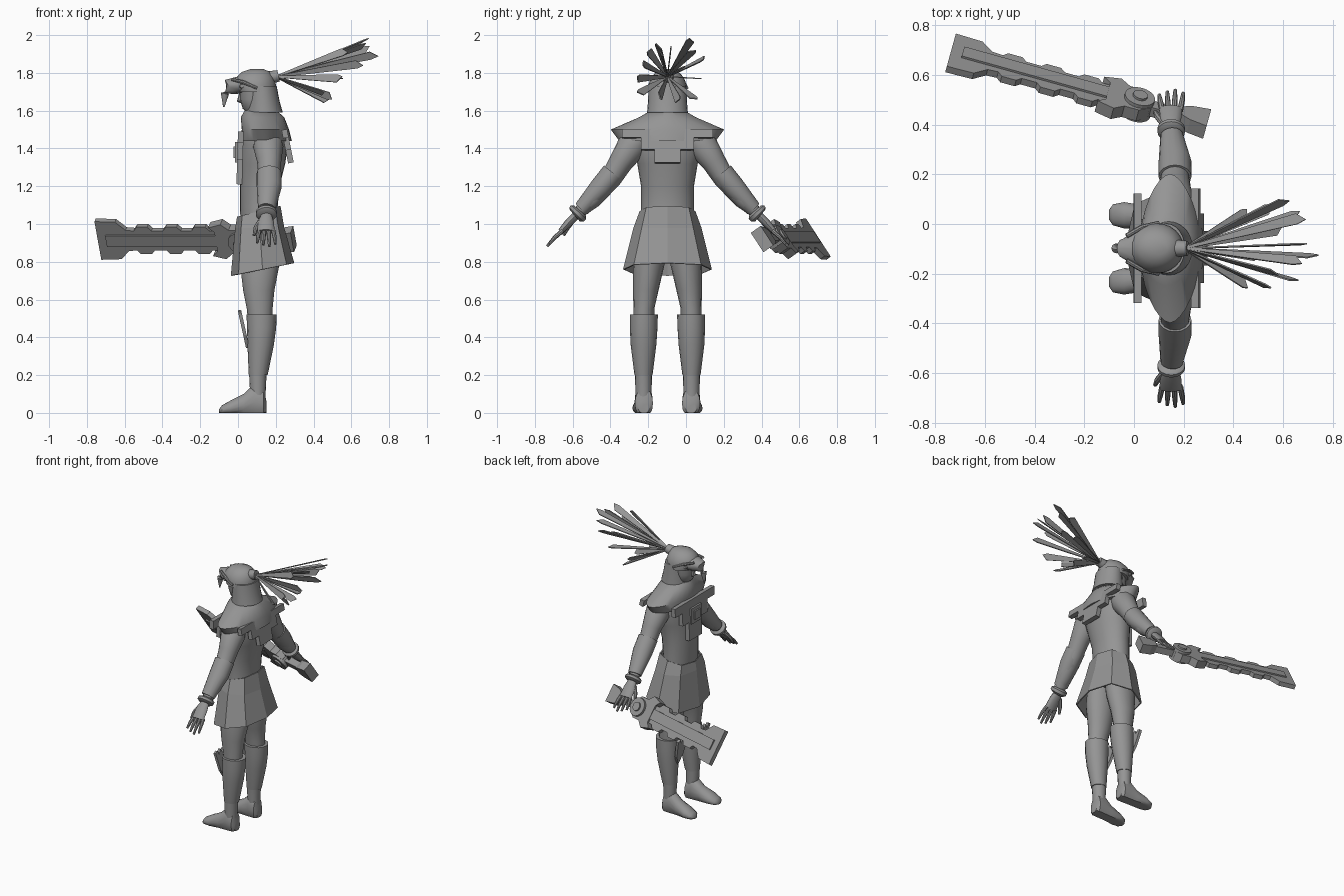
import bpy, bmesh, math, random
from mathutils import Vector, Matrix

if "Cube" in bpy.data.objects:
    bpy.data.objects.remove(bpy.data.objects["Cube"])

MID = -.098          # y of the figure's plane of symmetry
X, Y, Z = Vector((1, 0, 0)), Vector((0, 1, 0)), Vector((0, 0, 1))
random.seed(3)

grey = bpy.data.materials.new("plain_grey")
grey.use_nodes = True
COLOUR = (.3, .3, .3, 1)
grey.diffuse_color = COLOUR
grey.node_tree.nodes["Principled BSDF"].inputs["Base Color"].default_value = COLOUR
made = []


def finish(name, bm, smooth=True):
    """Turn a bmesh into a named, coloured object."""
    bmesh.ops.recalc_face_normals(bm, faces=bm.faces)
    mesh = bpy.data.meshes.new(name)
    bm.to_mesh(mesh)
    bm.free()
    mesh.materials.append(grey)
    obj = bpy.data.objects.new(name, mesh)
    bpy.context.collection.objects.link(obj)
    if smooth:
        made.append(obj)
    return obj


def loft(name, stations, sides=16, ref=X, axis=None, side=1, power=1,
         floor=False, caps=True, smooth=True):
    """Skin ellipses; station = x, sideways offset, z, radius along ref, other radius."""
    bm = bmesh.new()
    centres = [Vector(s[:3]) for s in stations]
    rings = []
    for i, s in enumerate(stations):
        t = axis or (centres[min(i + 1, len(centres) - 1)] - centres[max(i - 1, 0)]).normalized()
        u = (ref - t * ref.dot(t)).normalized()
        v = t.cross(u)
        ring = []
        for k in range(sides):
            a = math.tau * k / sides
            c, d = math.cos(a), math.sin(a)
            p = centres[i] + u * s[3] * math.copysign(abs(c) ** power, c) \
                + v * s[4] * math.copysign(abs(d) ** power, d)
            ring.append(bm.verts.new((p.x, MID + side * p.y, max(p.z, 0) if floor else p.z)))
        rings.append(ring)
    for a, b in zip(rings, rings[1:]):
        for k in range(sides):
            n = (k + 1) % sides
            bm.faces.new((a[k], a[n], b[n], b[k]))
    if caps:
        bm.faces.new(rings[0])
        bm.faces.new(rings[-1])
    return finish(name, bm, smooth)


def plate(name, outline, matrix, depth):
    """Extrude a flat outline evenly to both sides of its plane."""
    bm = bmesh.new()
    face = bm.faces.new([bm.verts.new((a, b, -depth / 2)) for a, b in outline])
    new = bmesh.ops.extrude_face_region(bm, geom=[face])["geom"]
    bmesh.ops.translate(bm, verts=[g for g in new if isinstance(g, bmesh.types.BMVert)],
                        vec=(0, 0, depth))
    bm.transform(matrix)
    return finish(name, bm, False)


def frame(origin, u, v):
    """Matrix whose local x and y run along u and v."""
    u = Vector(u).normalized()
    v = Vector(v)
    v = (v - u * v.dot(u)).normalized()
    return Matrix.Translation(origin) @ Matrix((u, v, u.cross(v))).transposed().to_4x4()


def both(half):
    """Complete an outline symmetric about its first axis."""
    return half + [(a, -b) for a, b in reversed(half) if b]


# Torso, neck and skirt
loft("torso", [(.12, 0, .88, .1, .14), (.11, 0, 1.09, .1, .14), (.115, 0, 1.2, .105, .14),
               (.13, 0, 1.32, .12, .16), (.14, 0, 1.42, .125, .19), (.14, 0, 1.5, .12, .17),
               (.13, 0, 1.56, .08, .09)], 24, axis=Z)
loft("neck", [(.13, 0, 1.5, .06, .06), (.12, 0, 1.65, .055, .055)], axis=Z)
skirt = loft("skirt", [(.11, 0, 1.09, .115, .148), (.115, 0, .98, .13, .18),
                       (.13, 0, .76, .168, .235)], 8, axis=Z, power=.8, caps=False, smooth=False)
for vert in skirt.data.vertices:
    if vert.co.z < .8:
        vert.co.z += (vert.co.x - .13) * .2
    elif vert.co.z > 1.05:
        vert.co.z += (vert.co.x - .2) * .25
skirt.modifiers.new("thickness", "SOLIDIFY").thickness = .008

# Shoulder mantle with stepped front and back panels
loft("shoulder_mantle", [(.12, 0, 1.6, .085, .09), (.13, 0, 1.565, .115, .15),
                         (.145, 0, 1.5, .125, .3), (.15, 0, 1.44, .135, .255)],
     32, axis=Z, power=1.15)
back_steps = both([(0, .24), (.045, .24), (.045, .14), (.11, .14), (.11, .07), (.18, .07)])
front_steps = both([(0, .22), (.06, .22), (.06, .14), (.15, .14), (.15, .07), (.28, .07)])
plate("back_panel", back_steps, frame((.245, MID, 1.5), (.2, 0, -1), Y), .03)
plate("front_panel", front_steps, frame((.015, MID, 1.49), (-.03, 0, -1), Y), .03)
for size, depth in ((.055, .05), (.03, .07)):
    plate("square_pendant", [(-size, -size), (size, -size), (size, size), (-size, size)],
          frame((.01, MID, 1.38), Z, Y), depth)

# Head and beaked helmet
loft("face", [(.09, 0, 1.58, .03, .03), (.085, 0, 1.61, .06, .06), (.085, 0, 1.66, .075, .075),
              (.09, 0, 1.74, .08, .08)], axis=Z)
loft("nose", [(.02, 0, 1.7, .012, .01), (.01, 0, 1.65, .016, .016), (.02, 0, 1.64, .01, .01)],
     8, axis=Z)
loft("helmet_neck_guard", [(.14, 0, 1.59, .097, .108), (.135, 0, 1.65, .085, .103),
                           (.13, 0, 1.73, .075, .1)], 24, axis=Z)
loft("helmet_dome", [(.1, 0, 1.7, .1, .101), (.09, 0, 1.74, .11, .1), (.09, 0, 1.775, .1, .087),
                     (.095, 0, 1.805, .075, .06), (.1, 0, 1.82, .035, .025)], 24, axis=Z)
loft("helmet_beak", [(.06, 0, 1.735, .04, .095), (0, 0, 1.735, .045, .068),
                     (-.045, 0, 1.725, .045, .038), (-.07, 0, 1.69, .022, .02),
                     (-.075, 0, 1.62, .004, .004)], 12, ref=Z + X * .6)
for side in (1, -1):
    loft("helmet_brow", [(-.03, .05, 1.765, .008, .01), (.03, .085, 1.75, .01, .01),
                         (.1, .103, 1.72, .008, .008)], 8, ref=Z, side=side)
    loft("helmet_eye", [(.02, .06, 1.73, .014, .014), (.02, .082, 1.73, .01, .01)], 10, side=side)

# Feather crest fanning backwards
loft("crest_socket", [(.17, 0, 1.775, .035, .035), (.215, 0, 1.785, .03, .03)], 12, ref=Z)
root = Vector((.2, MID, 1.78))
tips = [(.69, .03, 1.98), (.68, -.15, 1.95), (.66, -.23, 1.85), (.46, -.25, 1.69),
        (.62, .1, 1.88), (.56, .07, 1.77), (.46, .05, 1.66), (.74, -.13, 1.9),
        (.55, -.26, 1.77), (.7, -.08, 1.93), (.5, -.14, 1.67), (.6, -.02, 1.83),
        (.58, -.2, 1.92), (.67, .04, 1.92), (.48, -.04, 1.65)]
for tip in tips:
    along = Vector(tip) - root
    length = along.length
    lean = Vector((0, random.uniform(-1, 1), random.uniform(-1, 1)))
    blade = [(0, .004), (length * .6, .016), (length * .93, .022), (length, .012)]
    plate("crest_feather", blade + [(a, -b) for a, b in reversed(blade[:-1])] ,
          frame(root, along, lean), .006)

for side in (1, -1):
    # Legs, greaves, knee plates and feet
    loft("leg", [(.12, .085, .9, .1, .075), (.115, .1, .78, .103, .083),
                 (.11, .115, .65, .083, .068), (.115, .125, .55, .068, .055),
                 (.12, .125, .4, .06, .055), (.105, .127, .2, .046, .045),
                 (.105, .127, .08, .04, .042)], side=side, axis=Z)
    loft("greave", [(.107, .127, .2, .05, .048), (.12, .127, .36, .07, .068),
                    (.125, .126, .45, .077, .073), (.125, .125, .52, .08, .074)],
         side=side, axis=Z)
    knee = both([(-.17, 0), (-.1, .035), (.02, .055), (.03, .03), (0, .02), (.035, 0)])
    plate("knee_plate", knee, frame((.015, MID + side * .125, .51), (-.22, 0, 1), Y), .018)
    loft("foot", [(.15, .125, .03, .035, .03), (.135, .125, .05, .08, .048),
                  (.09, .126, .06, .1, .048), (.03, .128, .04, .06, .047),
                  (-.04, .133, .025, .04, .053), (-.085, .135, .015, .025, .042),
                  (-.1, .135, .01, .01, .02)], ref=Z, axis=-X, side=side, floor=True)

    # Arms, bracers and wrist rings
    loft("arm", [(.16, .13, 1.48, .06, .06), (.16, .19, 1.41, .08, .08),
                 (.165, .245, 1.33, .064, .064), (.165, .3, 1.24, .056, .056),
                 (.16, .4, 1.13, .052, .05), (.15, .48, 1.05, .03, .028)], side=side)
    loft("bracer", [(.165, .288, 1.27, .066, .062), (.165, .35, 1.195, .066, .06),
                    (.152, .455, 1.08, .046, .042)], side=side)
    loft("bracer_point", [(.165, .33, 1.29, .015, .006), (.165, .36, 1.24, .04, .015),
                          (.16, .42, 1.16, .03, .012)], 8, side=side)
    loft("wrist_ring", [(.15, .463, 1.071, .04, .04), (.15, .47, 1.063, .056, .054),
                        (.15, .482, 1.05, .056, .054), (.15, .49, 1.043, .04, .04)], side=side)

    # Hands with spread fingers
    loft("palm", [(.15, .48, 1.05, .028, .022), (.148, .52, 1.01, .042, .022),
                  (.148, .565, .96, .046, .016)], 12, side=side)
    for i in range(4):
        spread = i - 1.5
        reach = .08 - .012 * abs(spread - .3)
        x = .15 + spread * .024
        loft("finger", [(x, .555, .965, .012, .012),
                        (x + spread * .005, .56 + reach / 2, .965 - reach / 2, .011, .011),
                        (x + spread * .008, .56 + reach, .96 - reach, .007, .007)], 8, side=side)
    loft("thumb", [(.12, .5, 1.02, .014, .014), (.095, .53, .98, .013, .013),
                   (.085, .55, .94, .008, .008)], 8, side=side)

# Toothed war club in the left hand: local x runs to the tip, local y across
grip = frame((.015, .48, .92), (-.963, .267, 0), (.036, .13, -.2))
edge = [(.04, .06)]
for start in (.16, .317, .478):
    edge += [(start, .062), (start + .02, .086), (start + .08, .086), (start + .098, .062)]
edge += [(.62, .066), (.67, .118), (.782, .122)]
plate("club_blade", both(edge), grip, .03)
plate("club_ridge", both([(.08, .035), (.735, .035)]), grip, .048)
plate("club_handle", both([(-.22, .025), (.06, .025)]), grip, .045)
plate("club_pommel", both([(-.29, .062), (-.22, .05), (-.18, .03)]), grip, .065)
plate("club_guard", both([(-.05, .04), (-.01, .075), (.05, .075), (.09, .11), (.16, .09),
                          (.13, .06)]), grip, .055)
for radius, depth in ((.062, .085), (.03, .105)):
    disc = [(radius * math.cos(math.tau * k / 20), radius * math.sin(math.tau * k / 20))
            for k in range(20)]
    plate("club_boss", disc, grip, depth)

# Smooth the rounded parts, keeping hard edges crisp
bpy.ops.object.select_all(action="DESELECT")
for obj in made:
    obj.select_set(True)
bpy.context.view_layer.objects.active = made[0]
bpy.ops.object.shade_smooth_by_angle(angle=math.radians(40))
